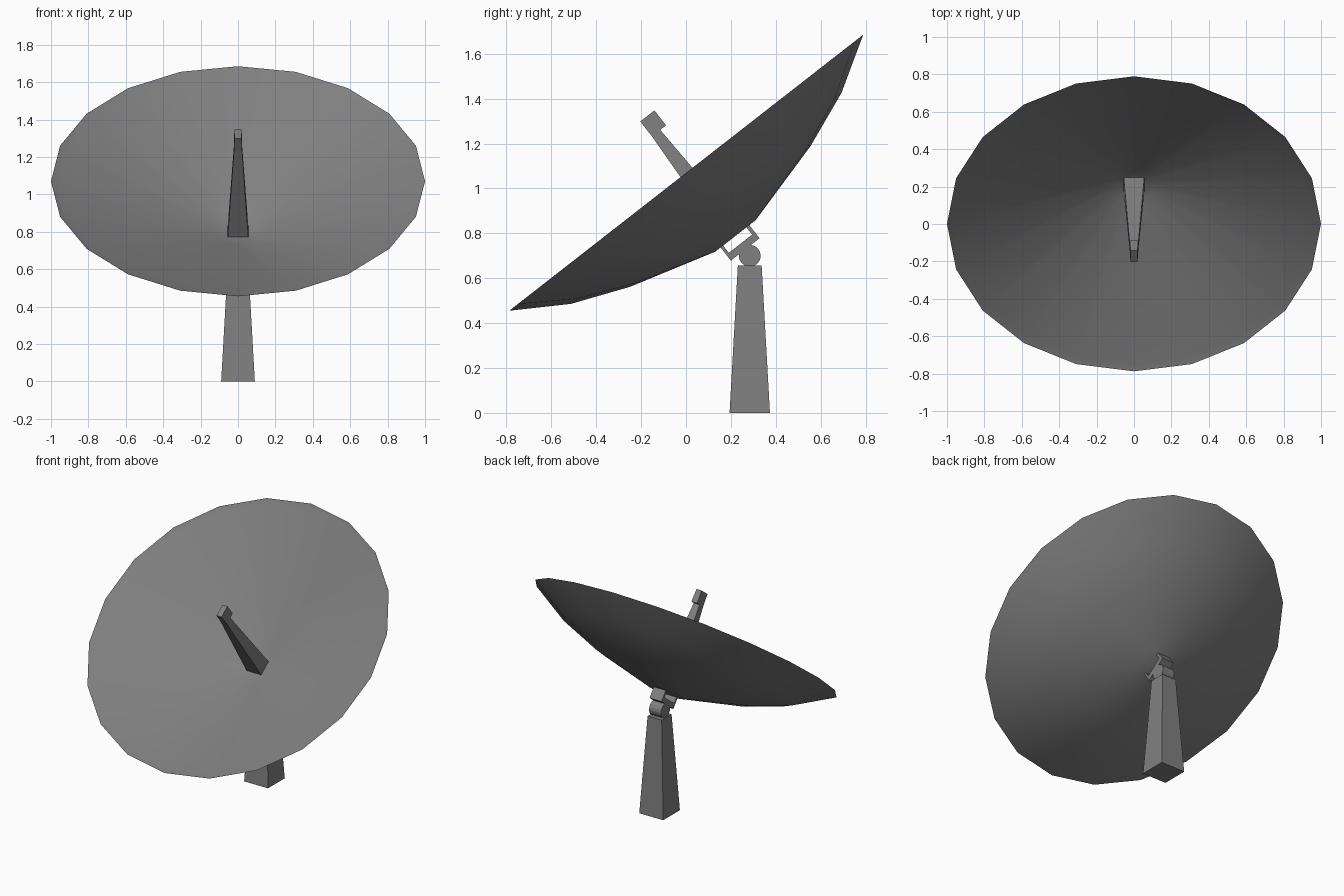
import bpy, bmesh
from math import radians, sin, cos, pi
from mathutils import Matrix

if "Cube" in bpy.data.objects:
    bpy.data.objects.remove(bpy.data.objects["Cube"])

# Tilted dish frame: local z is the dish axis, origin at rim centre
TILT = Matrix.Translation((0, 0.001, 1.07)) @ Matrix.Rotation(radians(37.95), 4, 'X')
LEVEL = Matrix.Identity(4)

# Dark grey metal for every part
metal = bpy.data.materials.new("dark_grey")
metal.diffuse_color = (0.215, 0.215, 0.215, 1)
metal.use_nodes = True
metal.node_tree.nodes["Principled BSDF"].inputs["Base Color"].default_value = metal.diffuse_color


def finish(name, bm, frame=LEVEL, smooth=False):
    bmesh.ops.recalc_face_normals(bm, faces=bm.faces)
    bm.transform(frame)
    mesh = bpy.data.meshes.new(name)
    bm.to_mesh(mesh)
    bm.free()
    mesh.materials.append(metal)
    for p in mesh.polygons:
        p.use_smooth = smooth
    obj = bpy.data.objects.new(name, mesh)
    bpy.context.collection.objects.link(obj)
    return obj


def loft(name, sections, sides_x, frame=LEVEL):
    """Tapered box: sections are (y0, y1, z), sides_x the half widths."""
    bm = bmesh.new()
    rings = [[bm.verts.new(c) for c in ((-x, y0, z), (x, y0, z), (x, y1, z), (-x, y1, z))]
             for (y0, y1, z), x in zip(sections, sides_x)]
    for a, b in zip(rings, rings[1:]):
        for i in range(4):
            j = (i + 1) % 4
            bm.faces.new((a[i], a[j], b[j], b[i]))
    bm.faces.new(rings[0])
    bm.faces.new(rings[-1])
    return finish(name, bm, frame)


def extrude_x(name, outline, half, frame=LEVEL):
    """Extrude a (y, z) outline symmetrically along x."""
    bm = bmesh.new()
    face = bm.faces.new([bm.verts.new((-half, y, z)) for y, z in outline])
    res = bmesh.ops.extrude_face_region(bm, geom=[face])
    verts = [v for v in res['geom'] if isinstance(v, bmesh.types.BMVert)]
    bmesh.ops.translate(bm, verts=verts, vec=(2 * half, 0, 0))
    return finish(name, bm, frame)


# Dish: 20-sided shell, conical inside with a narrow lip, curved outside
profile = [(0.12, -0.34), (0.965, -0.018),
           (1.0, 0.0), (0.764, -0.145), (0.51, -0.247), (0.114, -0.357)]
N = 20
bm = bmesh.new()
rings = [[bm.verts.new((r * cos(2 * pi * i / N), r * sin(2 * pi * i / N), z)) for i in range(N)]
         for r, z in profile]
for a, b in zip(rings, rings[1:]):
    for i in range(N):
        j = (i + 1) % N
        bm.faces.new((a[i], a[j], b[j], b[i]))
bm.faces.new(rings[0])
bm.faces.new(rings[-1])
for e in bm.edges:  # keep the rim crisp
    if all(abs(v.co.z) < 1e-4 for v in e.verts):
        e.smooth = False
dish = finish("dish", bm, TILT, smooth=True)
weighted = dish.modifiers.new("even_shading", 'WEIGHTED_NORMAL')
weighted.keep_sharp = True

# Feed arm tapering up from the dish centre, with a receiver block on its end
loft("feed_arm", [(-0.05, 0.05, -0.342), (-0.021, 0.026, 0.222)], [0.055, 0.022], TILT)
loft("receiver", [(-0.021, 0.059, 0.222), (-0.021, 0.059, 0.306)], [0.022, 0.019], TILT)

# U-shaped bracket behind the dish
bracket = [(-0.084, -0.355), (-0.084, -0.431), (0.078, -0.431), (0.078, -0.355),
           (0.062, -0.355), (0.062, -0.398), (-0.07, -0.398), (-0.07, -0.355)]
extrude_x("mount_bracket", bracket, 0.045, TILT)

# Round pivot on top of the pedestal
pivot = [(0.284 + 0.049 * cos(2 * pi * i / 16), 0.70 + 0.049 * sin(2 * pi * i / 16))
         for i in range(16)]
extrude_x("pivot", pivot, 0.045)

# Tapered pedestal
loft("pedestal", [(0.194, 0.374, 0.0), (0.231, 0.337, 0.657)], [0.09, 0.053])
